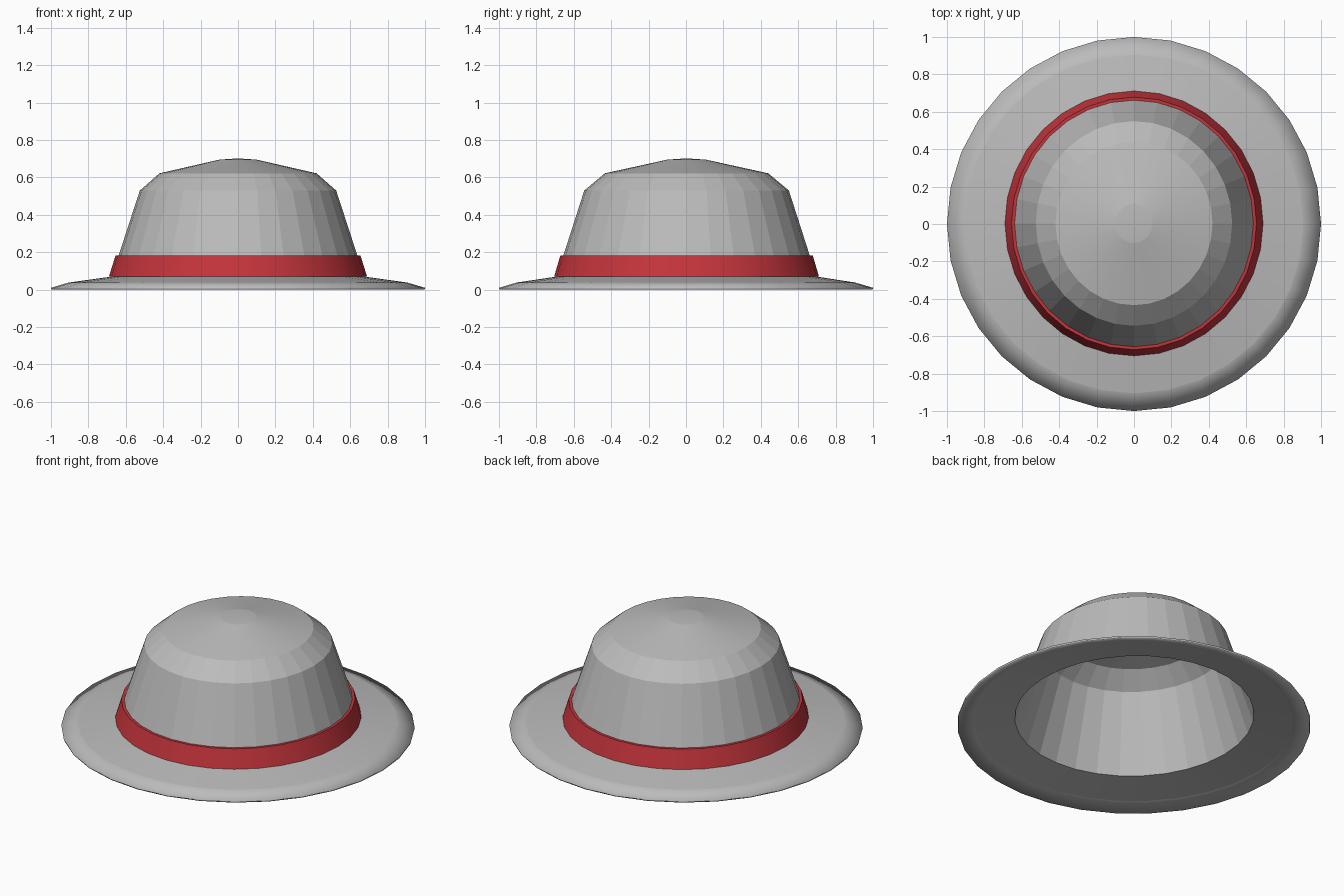
import bpy, bmesh, math

if "Cube" in bpy.data.objects:
    bpy.data.objects.remove(bpy.data.objects["Cube"])

SIDES = 32
Y_SHIFT = 0.003  # crown sits slightly back on the brim


def material(name, rgb):
    m = bpy.data.materials.new(name)
    m.diffuse_color = (*rgb, 1)
    m.use_nodes = True
    m.node_tree.nodes["Principled BSDF"].inputs["Base Color"].default_value = m.diffuse_color
    return m


def lathe(name, profile, mat, closed=False, tip=None, smooth=30):
    """Loft elliptical rings given as (x radius, y radius, z, y offset)."""
    bm = bmesh.new()
    rings = []
    for rx, ry, z, dy in profile:
        angles = [2 * math.pi * i / SIDES for i in range(SIDES)]
        rings.append([bm.verts.new((rx * math.cos(a), ry * math.sin(a) + dy, z))
                      for a in angles])
    pairs = list(zip(rings, rings[1:]))
    if closed:
        pairs.append((rings[-1], rings[0]))
    for low, high in pairs:
        for i in range(SIDES):
            j = (i + 1) % SIDES
            bm.faces.new((low[i], low[j], high[j], high[i]))
    if tip:
        t = bm.verts.new(tip)
        for i in range(SIDES):
            bm.faces.new((rings[-1][i], rings[-1][(i + 1) % SIDES], t))
    if closed:
        bmesh.ops.recalc_face_normals(bm, faces=bm.faces)
    mesh = bpy.data.meshes.new(name)
    bm.to_mesh(mesh)
    bm.free()
    mesh.materials.append(mat)
    obj = bpy.data.objects.new(name, mesh)
    bpy.context.collection.objects.link(obj)
    bpy.ops.object.select_all(action='DESELECT')
    obj.select_set(True)
    bpy.context.view_layer.objects.active = obj
    bpy.ops.object.shade_smooth_by_angle(angle=math.radians(smooth))
    return obj


felt = material("grey_felt", (0.5, 0.5, 0.5))
ribbon = material("red_ribbon", (0.55, 0.035, 0.045))

# Brim and crown as one thin shell, from the outer rim up to the tip
hat = lathe("brim_and_crown", [
    (1.0, 1.0, 0.01, 0),
    (0.905, 0.905, 0.038, 0),
    (0.675, 0.695, 0.07, Y_SHIFT),
    (0.525, 0.547, 0.53, Y_SHIFT),
    (0.42, 0.437, 0.622, Y_SHIFT),
    (0.10, 0.104, 0.695, Y_SHIFT),
], felt, tip=(0, Y_SHIFT, 0.702), smooth=5)
shell = hat.modifiers.new("thickness", 'SOLIDIFY')
shell.thickness = 0.01
shell.offset = -1

# Ribbon band around the foot of the crown
lathe("hat_band", [
    (0.69, 0.708, 0.07, Y_SHIFT),
    (0.655, 0.675, 0.182, Y_SHIFT),
    (0.634, 0.655, 0.182, Y_SHIFT),
    (0.67, 0.69, 0.07, Y_SHIFT),
], ribbon, closed=True, smooth=40)
